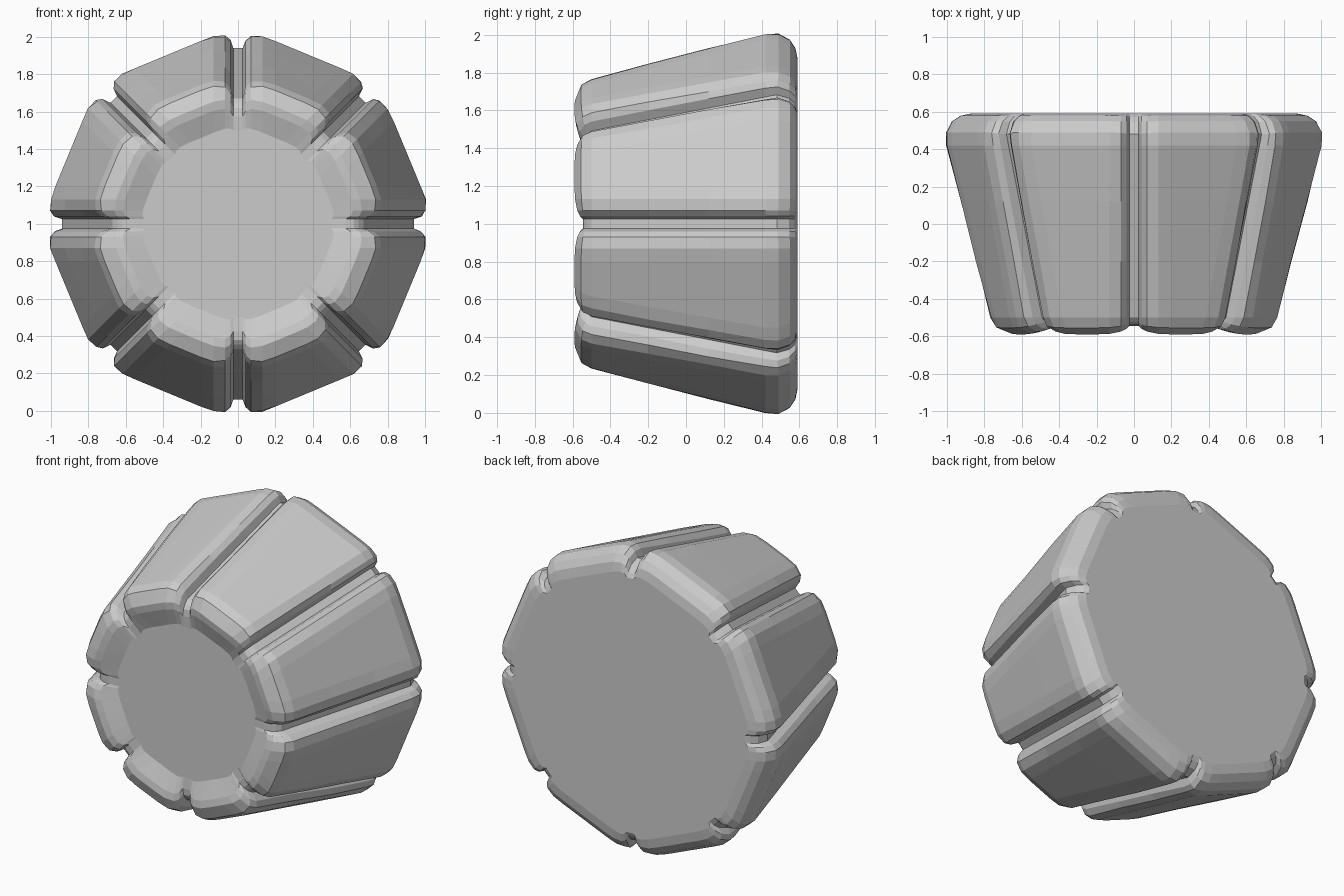
import bpy, bmesh, math, random

if "Cube" in bpy.data.objects:
    bpy.data.objects.remove(bpy.data.objects["Cube"])

random.seed(4)
SIDES = 8
STEP = math.tau / SIDES
HALF = STEP / 2

# Lateral offset from a groove centre, and how far the surface sinks to the groove floor
GROOVE = [(0.025, 1.0), (0.040, 0.60), (0.070, 0.30), (0.13, 0.06), (0.20, 0.0)]
GROOVE = [(-x, s) for x, s in reversed(GROOVE)] + GROOVE

# Stations along the body: block y, block apothem, groove y, groove floor radius
STATIONS = [
    (-0.540, 0.50, -0.540, 0.50),    # dished front disc
    (-0.583, 0.61, -0.545, 0.575),   # inner rim
    (-0.590, 0.655, -0.540, 0.62),   # outer rim
    (-0.555, 0.735, -0.525, 0.645),
    (-0.500, 0.763, -0.500, 0.670),  # start of the straight taper
    (-0.200, 0.834, -0.200, 0.753),
    (0.120, 0.910, 0.120, 0.841),
    (0.420, 0.979, 0.420, 0.924),
    (0.490, 0.979, 0.480, 0.940),
    (0.550, 0.950, 0.545, 0.915),    # back rounding
    (0.580, 0.905, 0.575, 0.880),
    (0.590, 0.845, 0.590, 0.850),    # flat back
]


def make_ring(bm, by, apothem, gy, floor, jitter):
    """One closed octagonal section with eight notches."""
    ring = []
    for k in range(SIDES):
        a = k * STEP
        ca, sa = math.cos(a), math.sin(a)
        for x, sink in GROOVE:
            flat = (apothem - abs(x) * math.sin(HALF)) / math.cos(HALF)
            r = flat + (floor - flat) * sink
            y = by + (gy - by) * sink
            if 0 < sink < 1:
                r += random.uniform(-jitter, jitter)
            ring.append(bm.verts.new((r * ca - x * sa, y, 1 + r * sa + x * ca)))
    return ring


bm = bmesh.new()
rings = [make_ring(bm, *s, 0.004 if 3 < i < 9 else 0) for i, s in enumerate(STATIONS)]
n = len(rings[0])
for a, b in zip(rings, rings[1:]):
    for i in range(n):
        j = (i + 1) % n
        bm.faces.new((a[i], a[j], b[j], b[i]))

# Cap the front disc and the back
bm.faces.new(rings[0])
bm.faces.new(rings[-1])
bmesh.ops.recalc_face_normals(bm, faces=bm.faces)

mesh = bpy.data.meshes.new("grooved_tapered_body")
bm.to_mesh(mesh)
bm.free()
body = bpy.data.objects.new("grooved_tapered_body", mesh)
bpy.context.collection.objects.link(body)
